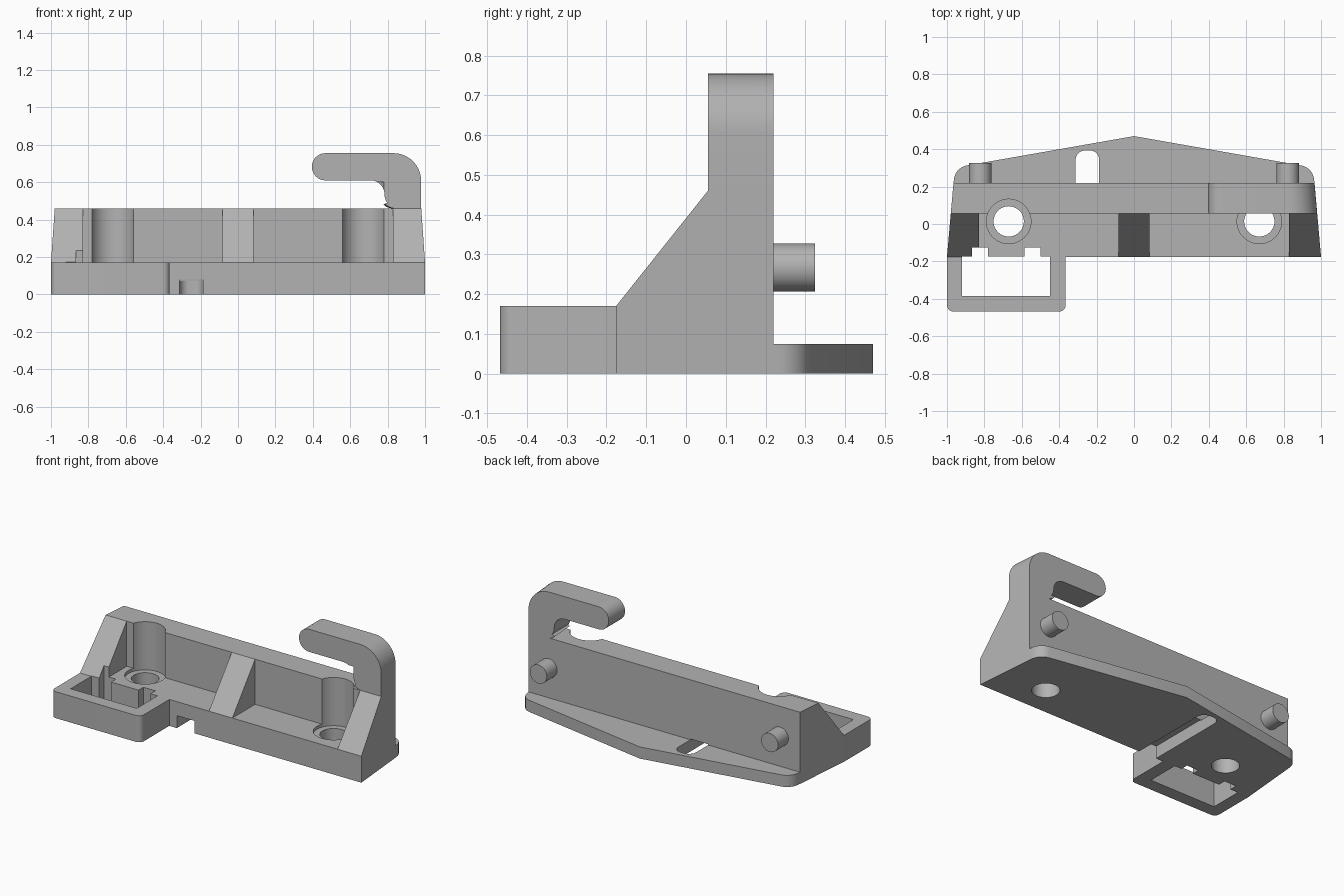
import bpy, bmesh, math
from mathutils import Vector

cube = bpy.data.objects.get("Cube")
if cube:
    bpy.data.objects.remove(cube, do_unlink=True)

grey = bpy.data.materials.new("plain grey")
grey.use_nodes = True
grey.diffuse_color = (0.45, 0.45, 0.45, 1)
bsdf = next(n for n in grey.node_tree.nodes if n.type == 'BSDF_PRINCIPLED')
bsdf.inputs["Base Color"].default_value = grey.diffuse_color


def fillet(points, steps=12):
    """Outline from (a, b) or (a, b, radius) corners."""
    out = []
    for i, p in enumerate(points):
        c = Vector(p[:2])
        if len(p) < 3:
            out.append(c)
            continue
        d1 = (Vector(points[i - 1][:2]) - c).normalized()
        d2 = (Vector(points[(i + 1) % len(points)][:2]) - c).normalized()
        half = d1.angle(d2) / 2
        centre = c + (d1 + d2).normalized() * p[2] / math.sin(half)
        reach = p[2] / math.tan(half)
        r1, r2 = c + d1 * reach - centre, c + d2 * reach - centre
        sweep = r1.angle(r2)
        for k in range(steps + 1):
            t = k / steps
            out.append(centre + (r1 * math.sin((1 - t) * sweep)
                                 + r2 * math.sin(t * sweep)) / math.sin(sweep))
    return out


def prism(name, points, axis, low, high):
    """Extrude an outline along an axis; the outline uses the other two axes in order."""
    bm = bmesh.new()
    outline = fillet(points)
    rings = []
    for d in (low, high):
        ring = []
        for p in outline:
            co = list(p)
            co.insert(axis, d)
            ring.append(bm.verts.new(co))
        rings.append(ring)
        bm.faces.new(ring)
    n = len(outline)
    for i in range(n):
        j = (i + 1) % n
        bm.faces.new((rings[0][i], rings[0][j], rings[1][j], rings[1][i]))
    bmesh.ops.recalc_face_normals(bm, faces=bm.faces)
    mesh = bpy.data.meshes.new(name)
    bm.to_mesh(mesh)
    bm.free()
    obj = bpy.data.objects.new(name, mesh)
    bpy.context.collection.objects.link(obj)
    mesh.materials.append(grey)
    return obj


def cylinder(name, a, b, radius, axis, low, high):
    ring = [(a + radius * math.cos(t * math.tau / 48),
             b + radius * math.sin(t * math.tau / 48)) for t in range(48)]
    return prism(name, ring, axis, low, high)


def box(x1, x2, y1, y2):
    return [(x1, y1), (x2, y1), (x2, y2), (x1, y2)]


def taper(obj, beyond=0):
    """Narrow the sides towards the back."""
    for v in obj.data.vertices:
        if abs(v.co.x) > beyond:
            v.co.x *= 1 - 0.088 * (v.co.y + 0.176)


def cut(obj, cutters):
    bpy.context.view_layer.objects.active = obj
    for c in cutters:
        mod = obj.modifiers.new("cut", 'BOOLEAN')
        mod.operation = 'DIFFERENCE'
        mod.solver = 'EXACT'
        mod.object = c
        bpy.ops.object.modifier_apply(modifier=mod.name)


# Main body with sloped front
body = prism("body", [(-0.176, 0), (0.22, 0), (0.22, 0.46), (0.055, 0.46), (-0.176, 0.17)], 0, -1, 1)
taper(body)

# Hook rising from the left end of the wall
hook = prism("hook", [(1, 0.46), (1, 0.755, 0.15), (0.395, 0.755, 0.072), (0.395, 0.61, 0.072),
                      (0.783, 0.61, 0.0745), (0.783, 0.46, 0.0745)], 1, 0.055, 0.22)
taper(hook, 0.8)

# Thin pointed flange at the back
flange = prism("back_flange", [(-0.965, 0.215), (0.965, 0.215), (0.957, 0.302, 0.085), (0, 0.47),
                               (-0.957, 0.302, 0.085)], 2, 0, 0.075)

# Rectangular frame at the front right
frame = prism("front_frame", [(-1, -0.468, 0.035), (-0.365, -0.468, 0.035), (-0.365, -0.17),
                              (-1, -0.17)], 2, 0, 0.17)

# Pegs on the back
parts = [body, hook, flange, frame]
for side, x in (("left", 0.822), ("right", -0.822)):
    parts.append(cylinder("back_peg_" + side, x, 0.267, 0.06, 1, 0.21, 0.325))

# Cutters: pockets between ribs, screw recesses, screw holes
pockets = [prism("pocket", box(s * 0.083, s * 0.83, -0.4, 0.055), 2, 0.17, 0.7) for s in (-1, 1)]
recesses = [cylinder("recess", s * 0.67, 0.014, 0.119, 2, 0.15, 0.6) for s in (-1, 1)]
holes = [cylinder("hole", s * 0.67, 0.014, 0.081, 2, -0.1, 0.3) for s in (-1, 1)]

# Cutters: frame opening with two notches, and the groove underneath
opening = prism("opening", [(-0.92, -0.385), (-0.45, -0.385), (-0.45, -0.174), (-0.5, -0.174),
                            (-0.5, -0.125), (-0.585, -0.125), (-0.585, -0.174), (-0.78, -0.174),
                            (-0.78, -0.125), (-0.865, -0.125), (-0.865, -0.174), (-0.92, -0.174)],
                2, -0.1, 0.6)
groove = prism("groove", [(-0.312, -0.3), (-0.186, -0.3), (-0.186, 0.393, 0.05),
                          (-0.312, 0.393, 0.05)], 2, -0.1, 0.08)

cut(body, pockets + recesses + holes + [opening, groove])
cut(hook, recesses[1:])
cut(flange, [groove])
cut(frame, [opening])
for c in pockets + recesses + holes + [opening, groove]:
    bpy.data.objects.remove(c, do_unlink=True)

# Smooth rounded surfaces, keep edges sharp
bpy.ops.object.select_all(action='DESELECT')
for obj in parts:
    obj.select_set(True)
bpy.context.view_layer.objects.active = body
bpy.ops.object.shade_smooth_by_angle(angle=math.radians(30))
